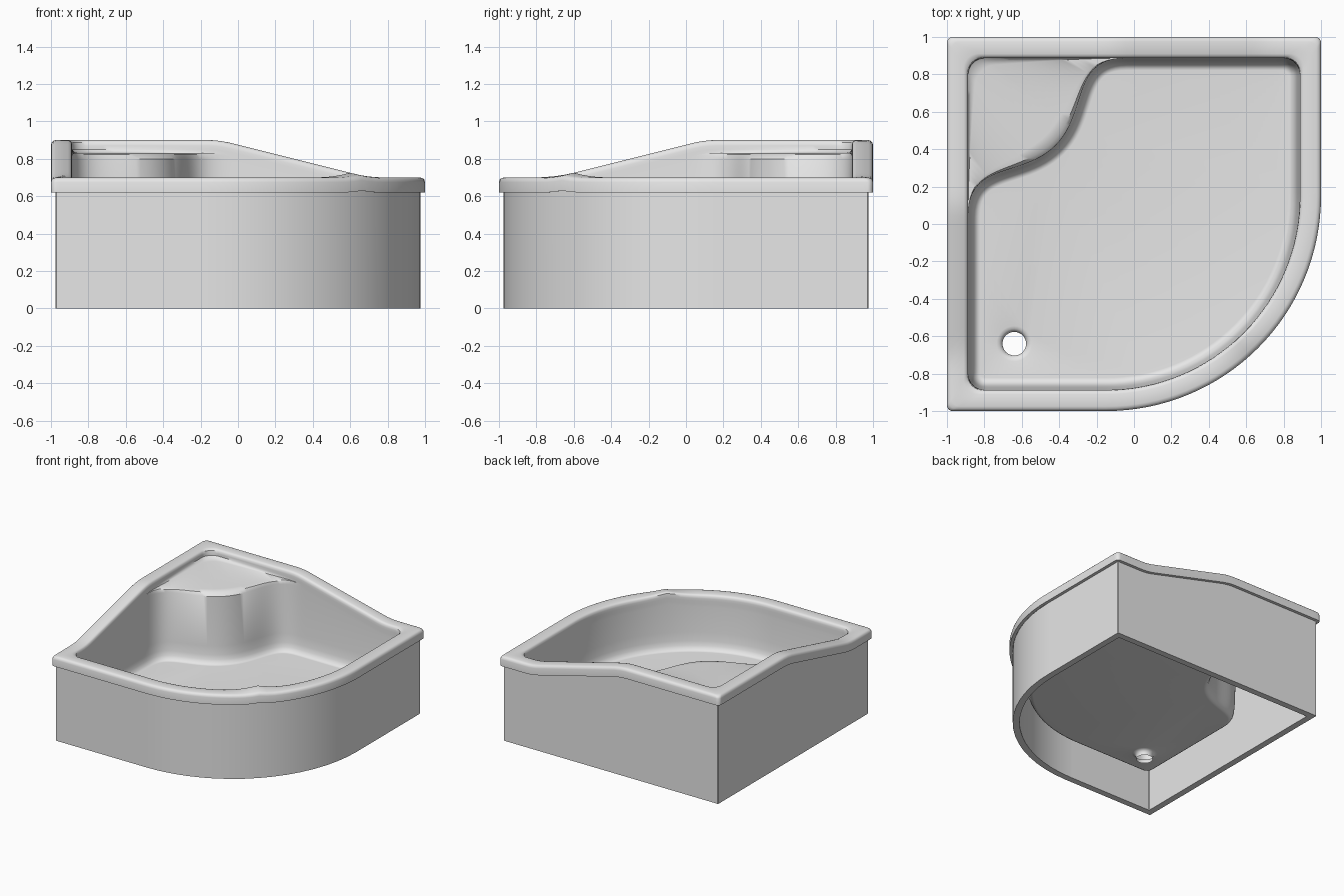
import bpy, bmesh
from math import cos, sin, radians
from mathutils import Vector
from mathutils.geometry import interpolate_bezier

cube = bpy.data.objects.get("Cube")
if cube:
    bpy.data.objects.remove(cube, do_unlink=True)

grey = bpy.data.materials.new("light_grey_acrylic")
grey.use_nodes = True
grey.diffuse_color = (0.8, 0.8, 0.8, 1)
grey.node_tree.nodes["Principled BSDF"].inputs["Base Color"].default_value = (0.8, 0.8, 0.8, 1)

BEND = 0.15        # centre offset of the large front curve
FLOOR = 0.26
DRAIN = (-0.64, -0.64)


def arc(cx, cy, r, a0, a1, n):
    angles = [radians(a0 + (a1 - a0) * i / n) for i in range(n + 1)]
    return [Vector((cx + r * cos(a), cy + r * sin(a))) for a in angles]


def outline(inset, r, corner=8, curve=32, straight=40):
    """Quadrant plan, clockwise from the front corner on the -x side."""
    e = 1 - inset
    c = e - r
    pieces = [arc(-c, -c, r, 270, 180, corner),
              arc(-c, c, r, 180, 90, corner),
              arc(c, c, r, 90, 0, corner),
              arc(-BEND, BEND, e + BEND, 0, -90, curve)]
    pts = []
    for k, piece in enumerate(pieces):
        end = pieces[(k + 1) % len(pieces)][0]
        pts += piece
        pts += [piece[-1].lerp(end, i / straight) for i in range(1, straight)]
    return pts


def rim_height(p):
    """High around the seat corner, sloping down both straight walls."""
    d = max(p.x, -p.y)
    steps = [min(max((d + o + 0.1) / 0.8, 0), 1) for o in (-0.05, -0.025, 0, 0.025, 0.05)]
    return 0.9 - 0.2 * sum(steps) / len(steps)


def ring_at(pts, drop):
    return [(p.x, p.y, rim_height(p) - drop) for p in pts]


def loft(bm, rings, closed=False):
    loops = [[bm.verts.new(co) for co in ring] for ring in rings]
    pairs = list(zip(loops, loops[1:]))
    if closed:
        pairs.append((loops[-1], loops[0]))
    for a, b in pairs:
        for i in range(len(a)):
            j = (i + 1) % len(a)
            bm.faces.new((a[i], b[i], b[j], a[j]))
    return loops


def loop_edges(bm, loop):
    return [bm.edges.get((v, loop[(i + 1) % len(loop)])) for i, v in enumerate(loop)]


def finish(bm, name):
    mesh = bpy.data.meshes.new(name)
    bm.to_mesh(mesh)
    bm.free()
    mesh.materials.append(grey)
    obj = bpy.data.objects.new(name, mesh)
    bpy.context.collection.objects.link(obj)
    bpy.ops.object.select_all(action="DESELECT")
    obj.select_set(True)
    bpy.context.view_layer.objects.active = obj
    bpy.ops.object.shade_smooth_by_angle(angle=radians(40))
    return obj


# Tray: rolled rim
rim_profile = [(0.025, 0.08), (0, 0.08), (0, 0.025), (0.004, 0.012), (0.012, 0.004),
               (0.025, 0), (0.09, 0), (0.102, 0.004), (0.11, 0.012), (0.113, 0.03)]
rings = [ring_at(outline(inset, 0.03 + 0.5 * inset), drop) for inset, drop in rim_profile]

# Basin plan: the opening, with the seat corner replaced by an S-curve
opening = outline(0.113, 0.09)
basin = list(opening)
seat = [i for i, p in enumerate(opening) if p.x < -0.02 and p.y > 0.02]
half = (len(seat) + 1) // 2
start = opening[seat[0]]
curve = interpolate_bezier(start, start + Vector((0, 0.3)), Vector((-0.6, 0.24)),
                           Vector((-0.42, 0.42)), half)
curve = [Vector((p[0], p[1])) for p in curve]
curve += [Vector((-p.y, -p.x)) for p in reversed(curve[:-1])]
for i, p in zip(seat, curve):
    basin[i] = p

# Seat: from the opening across to the S-curve
for t, drop in [(0, 0.05), (0.04, 0.064), (0.1, 0.07), (0.88, 0.07), (0.96, 0.076), (1, 0.1)]:
    rings.append([(*o.lerp(b, t), rim_height(o) - drop) for o, b in zip(opening, basin)])

# Basin walls with a fillet into the floor
inward = []
for i, p in enumerate(basin):
    t = (basin[(i + 1) % len(basin)] - basin[i - 1]).normalized()
    inward.append(Vector((t.y, -t.x)))
for offset, z in [(0.012, 0.4), (0.018, 0.33), (0.026, 0.295), (0.04, 0.27), (0.055, 0.261), (0.065, FLOOR)]:
    rings.append([(*(p + n * offset), z) for p, n in zip(basin, inward)])

bm = bmesh.new()
floor_loop = loft(bm, rings)[-1]

# Drain hole with a dished edge
drain_profile = [(0.095, 0), (0.08, 0.004), (0.068, 0.014), (0.063, 0.03), (0.063, 0.045)]
drain_loop = loft(bm, [[(p.x, p.y, FLOOR - drop) for p in arc(*DRAIN, r, 360, 0, 32)[:-1]]
                       for r, drop in drain_profile])[0]

# Flat floor between the walls and the drain
fill = bmesh.ops.triangle_fill(bm, edges=loop_edges(bm, floor_loop) + loop_edges(bm, drain_loop),
                               use_beauty=True, normal=(0, 0, 1))
for f in fill["geom"]:
    if isinstance(f, bmesh.types.BMFace):
        f.normal_update()
        if f.normal.z < 0:
            f.normal_flip()
finish(bm, "shower_tray")

# Skirt: hollow wall below the rim
outer = outline(0.025, 0.004, corner=1, curve=16)
inner = outline(0.077, 0.004, corner=1, curve=16)
bm = bmesh.new()
loft(bm, [[(p.x, p.y, 0) for p in outer], ring_at(outer, 0.08),
          ring_at(inner, 0.08), [(p.x, p.y, 0) for p in inner]], closed=True)
finish(bm, "skirt_panel")
